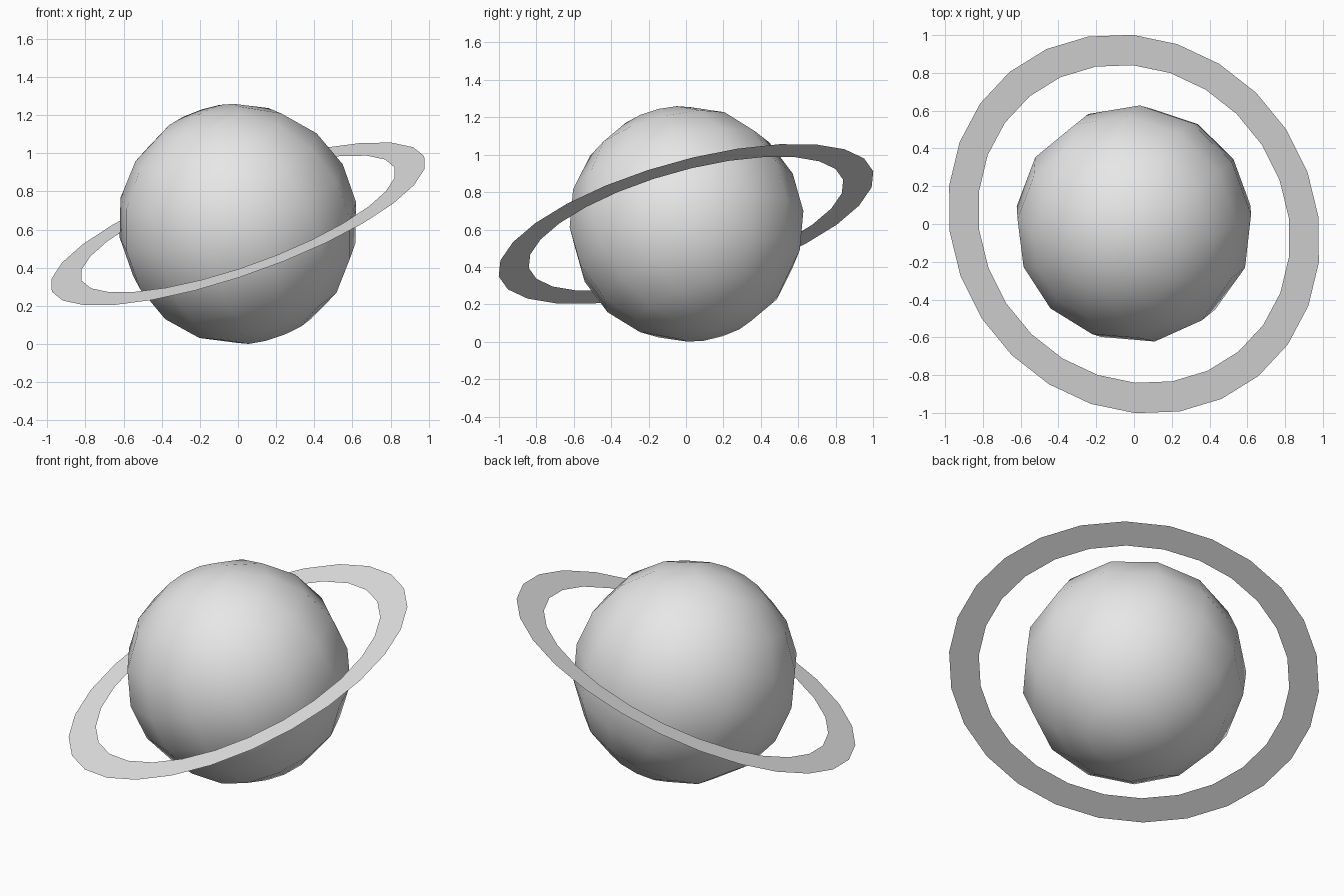
import bpy, bmesh
from math import radians, sin, cos
from mathutils import Matrix, Vector

cube = bpy.data.objects.get("Cube")
if cube:
    bpy.data.objects.remove(cube, do_unlink=True)

SEGMENTS = 13
RADIUS = 0.632

# One pale grey for the whole model
grey = bpy.data.materials.new("pale_grey")
grey.use_nodes = True
grey.diffuse_color = (0.8, 0.8, 0.8, 1)
bsdf = next(n for n in grey.node_tree.nodes if n.type == 'BSDF_PRINCIPLED')
bsdf.inputs["Base Color"].default_value = grey.diffuse_color

# Shared tilt: the polar axis leans to the front right, with a slight spin
axis = Vector((-0.322, -0.258, 0.912)).normalized()
level = Vector((0, 0, 1)).cross(axis).normalized()   # horizontal in-plane direction
side = -level if level.y < 0 else level
slope = side.cross(axis)
tilt = Matrix((slope, side, axis)).transposed().to_4x4()
pose = Matrix.Translation((0, 0, 0.63)) @ tilt @ Matrix.Rotation(radians(-6.3), 4, 'Z')


def lathe(name, profile, steps, smooth):
    """Spin a profile of (radius, height) points around the polar axis."""
    bm = bmesh.new()
    verts = [bm.verts.new((r, 0, z)) for r, z in profile]
    edges = [bm.edges.new(pair) for pair in zip(verts, verts[1:])]
    bmesh.ops.spin(bm, geom=verts + edges, cent=(0, 0, 0), axis=(0, 0, 1),
                   angle=radians(360), steps=steps)
    bmesh.ops.remove_doubles(bm, verts=bm.verts[:], dist=0.0001)
    bmesh.ops.dissolve_degenerate(bm, edges=bm.edges[:], dist=0.0001)
    bmesh.ops.recalc_face_normals(bm, faces=bm.faces[:])
    bm.normal_update()
    # Make an open sheet face along the polar axis
    if sum(f.normal.z for f in bm.faces) < -1:
        bmesh.ops.reverse_faces(bm, faces=bm.faces[:])
    for f in bm.faces:
        f.smooth = smooth
    mesh = bpy.data.meshes.new(name)
    bm.to_mesh(mesh)
    bm.free()
    mesh.materials.append(grey)
    obj = bpy.data.objects.new(name, mesh)
    bpy.context.collection.objects.link(obj)
    obj.matrix_world = pose
    return obj


# Globe: smooth low-poly ball, latitude bands every twenty degrees
latitudes = [-90] + list(range(-70, 71, 20)) + [90]
lathe("globe", [(RADIUS * cos(radians(a)), RADIUS * sin(radians(a))) for a in latitudes],
      SEGMENTS, True)

# Ring: flat annulus floating around the equator
lathe("ring", [(0.873, 0), (1.04, 0)], SEGMENTS * 2, False)
